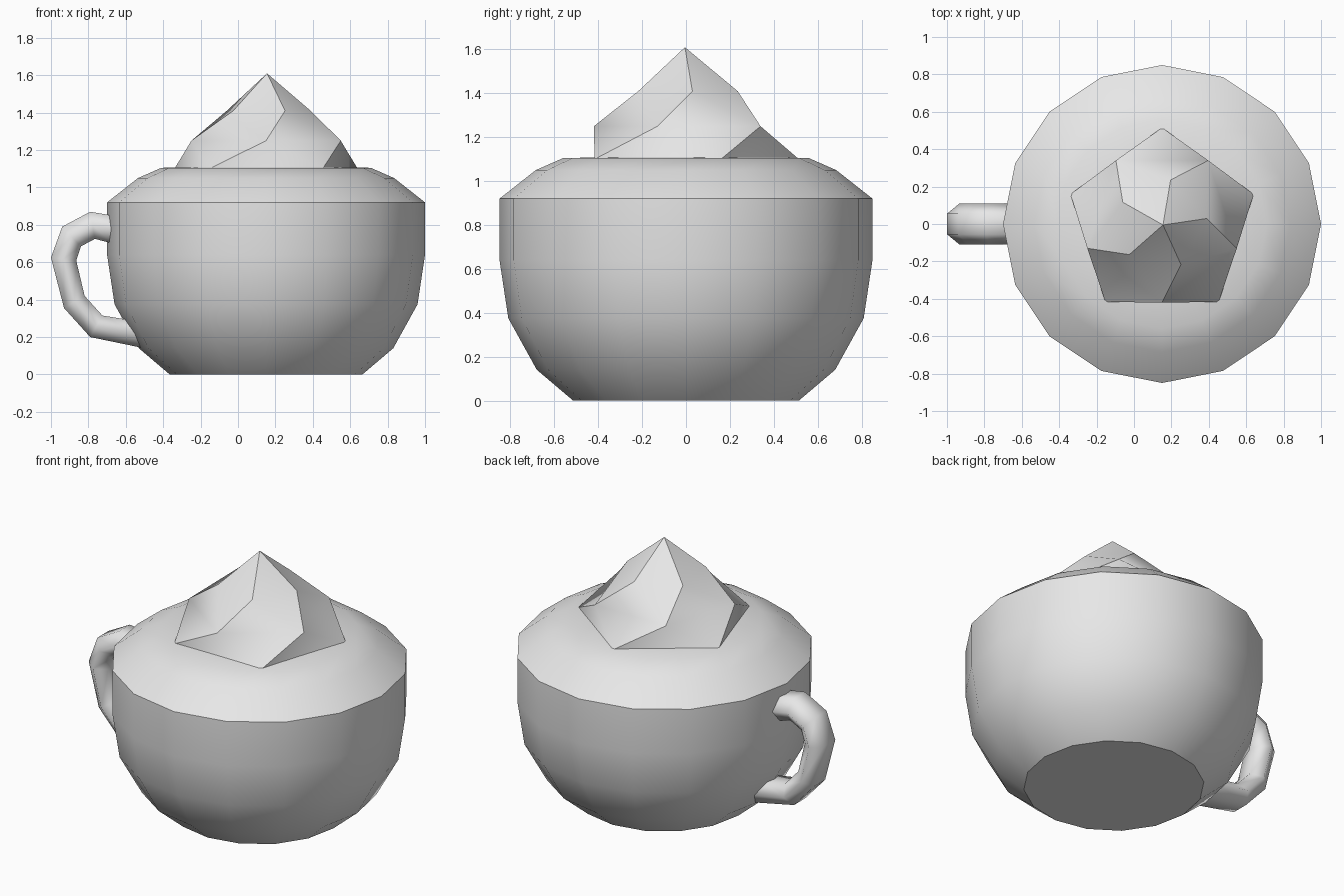
import bpy
import bmesh
from math import cos, sin, radians
from mathutils import Vector

if "Cube" in bpy.data.objects:
    bpy.data.objects.remove(bpy.data.objects["Cube"], do_unlink=True)

CX = 0.15      # axis of the cup
SIDES = 16

grey = bpy.data.materials.new("plain_grey")
grey.use_nodes = True
grey.diffuse_color = (0.8, 0.8, 0.8, 1)
grey.node_tree.nodes["Principled BSDF"].inputs["Base Color"].default_value = (0.8, 0.8, 0.8, 1)


def polar(r, deg, z):
    return Vector((CX + r * cos(radians(deg)), r * sin(radians(deg)), z))


def finish(name, bm, sharp=()):
    bmesh.ops.recalc_face_normals(bm, faces=bm.faces)
    for f in bm.faces:
        f.smooth = True
    for e in sharp:
        e.smooth = False
    mesh = bpy.data.meshes.new(name)
    bm.to_mesh(mesh)
    bm.free()
    mesh.materials.append(grey)
    obj = bpy.data.objects.new(name, mesh)
    bpy.context.collection.objects.link(obj)
    return obj


def loft(name, sections):
    """Skin a list of closed sections and cap both ends with sharp rims."""
    bm = bmesh.new()
    rings = [[bm.verts.new(p) for p in s] for s in sections]
    n = len(rings[0])
    for a, b in zip(rings, rings[1:]):
        for i in range(n):
            j = (i + 1) % n
            bm.faces.new((a[i], a[j], b[j], b[i]))
    caps = [bm.faces.new(rings[0]), bm.faces.new(rings[-1])]
    return finish(name, bm, [e for c in caps for e in c.edges])


def lathe(name, profile):
    return loft(name, [[polar(r, 360 * i / SIDES, z) for i in range(SIDES)]
                       for r, z in profile])


# Cup bowl and the domed foam filling it
lathe("cup", [(0.515, 0), (0.68, 0.14), (0.81, 0.375), (0.85, 0.64), (0.85, 0.92)])
lathe("foam", [(0.85, 0.92), (0.685, 1.05), (0.56, 1.105), (0.3, 1.11)])

# Handle: outer and inner outline points with a hexagonal section
outer = [(-0.67, 0.85), (-0.79, 0.87), (-0.94, 0.79), (-1, 0.625),
         (-0.93, 0.355), (-0.79, 0.2), (-0.5, 0.14)]
inner = [(-0.67, 0.7), (-0.765, 0.725), (-0.84, 0.685), (-0.865, 0.61),
         (-0.82, 0.42), (-0.725, 0.315), (-0.57, 0.29)]
W = 0.11
sections = []
for (ox, oz), (ix, iz) in zip(outer, inner):
    mx, mz = (ox + ix) / 2, (oz + iz) / 2
    sections.append([(ox, -W / 2, oz), (ox, W / 2, oz), (mx, W, mz),
                     (ix, W / 2, iz), (ix, -W / 2, iz), (mx, -W, mz)])
loft("handle", sections)

# Whipped cream: five twisted ridges rising from a pentagon to a peak
bm = bmesh.new()
apex = bm.verts.new((CX + 0.005, -0.005, 1.61))
ridges = []
for k in range(5):
    a = 18 + 72 * k
    ridges.append([bm.verts.new(polar(r, a + turn, z)) for r, turn, z in
                   ((0.515, 0, 1.1), (0.42, 36, 1.25), (0.24, 61, 1.41))])
for k in range(5):
    c, m, t = ridges[k]
    c2, m2, t2 = ridges[(k + 1) % 5]
    for tri in ((c, c2, m), (m, c2, m2), (m, m2, t), (t, m2, t2), (t, t2, apex)):
        bm.faces.new(tri)
bm.edges.ensure_lookup_table()
crest = [bm.edges.get(pair) for c, m, t in ridges for pair in ((c, m), (m, t), (t, apex))]
finish("whipped_cream", bm, crest)
